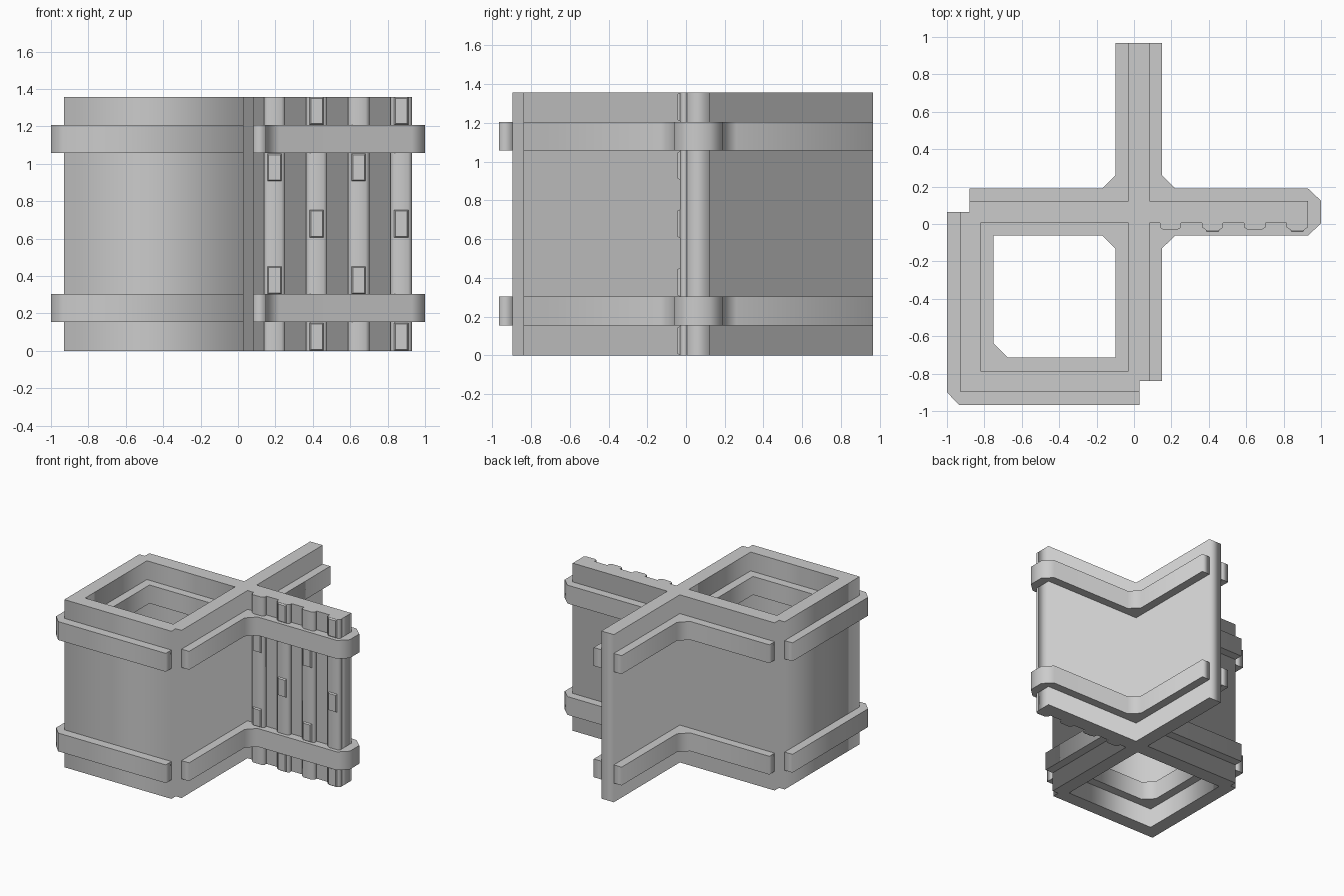
import bpy, bmesh

if "Cube" in bpy.data.objects:
    bpy.data.objects.remove(bpy.data.objects["Cube"])

H = 1.358                              # wall height
BANDS = [(0.155, 0.303), (1.057, 1.206)]


def finish(name, bm):
    bmesh.ops.remove_doubles(bm, verts=bm.verts, dist=1e-4)
    bmesh.ops.recalc_face_normals(bm, faces=bm.faces)
    me = bpy.data.meshes.new(name)
    bm.to_mesh(me)
    bm.free()
    ob = bpy.data.objects.new(name, me)
    bpy.context.collection.objects.link(ob)
    return ob


def prism(name, loops, z0, z1):
    """Extrude a plan outline (extra loops become holes) from z0 to z1."""
    cu = bpy.data.curves.new(name, 'CURVE')
    cu.dimensions = '2D'
    cu.fill_mode = 'BOTH'
    cu.extrude = (z1 - z0) / 2
    for pts in loops:
        sp = cu.splines.new('POLY')
        sp.points.add(len(pts) - 1)
        for p, (x, y) in zip(sp.points, pts):
            p.co = (x, y, 0, 1)
        sp.use_cyclic_u = True
    tmp = bpy.data.objects.new(name + "_plan", cu)
    bpy.context.collection.objects.link(tmp)
    dg = bpy.context.evaluated_depsgraph_get()
    me = bpy.data.meshes.new_from_object(tmp.evaluated_get(dg))
    bm = bmesh.new()
    bm.from_mesh(me)
    bpy.data.objects.remove(tmp)
    bpy.data.curves.remove(cu)
    bpy.data.meshes.remove(me)
    bmesh.ops.translate(bm, verts=bm.verts, vec=(0, 0, (z0 + z1) / 2))
    return finish(name, bm)


# Walls: square shaft plus two wings, with two notched corners
hole = [(-0.82, -0.785), (-0.03, -0.785), (-0.03, 0.005), (-0.82, 0.005)]
walls = [(-0.93, -0.895), (0.03, -0.895), (0.03, -0.84), (0.082, -0.84),
         (0.082, 0.005), (0.93, 0.005), (0.93, 0.122), (0.082, 0.122),
         (0.082, 0.967), (-0.03, 0.967), (-0.03, 0.122), (-0.88, 0.122),
         (-0.88, 0.065), (-0.93, 0.065)]
prism("walls", [walls, hole], 0, H)

# Raised bands wrapping the walls, with chamfered corners
back_band = [(-0.88, 0.122), (-0.03, 0.122), (-0.03, 0.967), (-0.1, 0.967),
             (-0.1, 0.26), (-0.17, 0.19), (-0.88, 0.19)]
wing_band = [(0.082, 0.967), (0.082, 0.122), (0.93, 0.122), (0.93, 0.005),
             (0.082, 0.005), (0.082, -0.84), (0.15, -0.84), (0.15, -0.13),
             (0.22, -0.062), (0.93, -0.062), (1, 0.003), (1, 0.124),
             (0.93, 0.19), (0.22, 0.19), (0.15, 0.26), (0.15, 0.967)]
front_band = [(-0.93, 0.065), (-0.93, -0.895), (0.03, -0.895), (0.03, -0.967),
              (-0.935, -0.967), (-1, -0.9), (-1, 0.065)]
inner_hole = [(-0.75, -0.64), (-0.675, -0.715), (-0.1, -0.715), (-0.1, -0.13),
              (-0.17, -0.062), (-0.75, -0.062)]
for tag, (z0, z1) in zip(("lower", "upper"), BANDS):
    prism(tag + "_back_band", [back_band], z0, z1)
    prism(tag + "_wing_band", [wing_band], z0, z1)
    prism(tag + "_front_band", [front_band], z0, z1)
    prism(tag + "_inner_band", [hole, inner_hole], z0, z1)


def block(name, x, z0, z1):
    """Small raised pad with bevelled sides on a rib."""
    bm = bmesh.new()
    bmesh.ops.create_cube(bm, size=1)
    for v in bm.verts:
        front = v.co.y < 0
        inset = 0.008 if front else 0
        sx, sz = (1 if v.co.x > 0 else -1), v.co.z > 0
        v.co = (x + sx * (0.039 - inset), -0.043 if front else -0.028,
                z1 - inset if sz else z0 + inset)
    finish(name, bm)


# Vertical ribs on the right wing, each with staggered pads
for i, x in enumerate((0.195, 0.42, 0.645, 0.873)):
    rib = [(x - 0.057, 0.005), (x - 0.057, -0.018), (x - 0.037, -0.031),
           (x + 0.037, -0.031), (x + 0.057, -0.018), (x + 0.057, 0.005)]
    prism(f"rib_{i + 1}", [rib], 0, H)
    starts = (0.302, 0.905) if i % 2 == 0 else (0, 0.604, 1.207)
    for j, z in enumerate(starts):
        block(f"rib_{i + 1}_pad_{j + 1}", x, z, z + 0.151)
